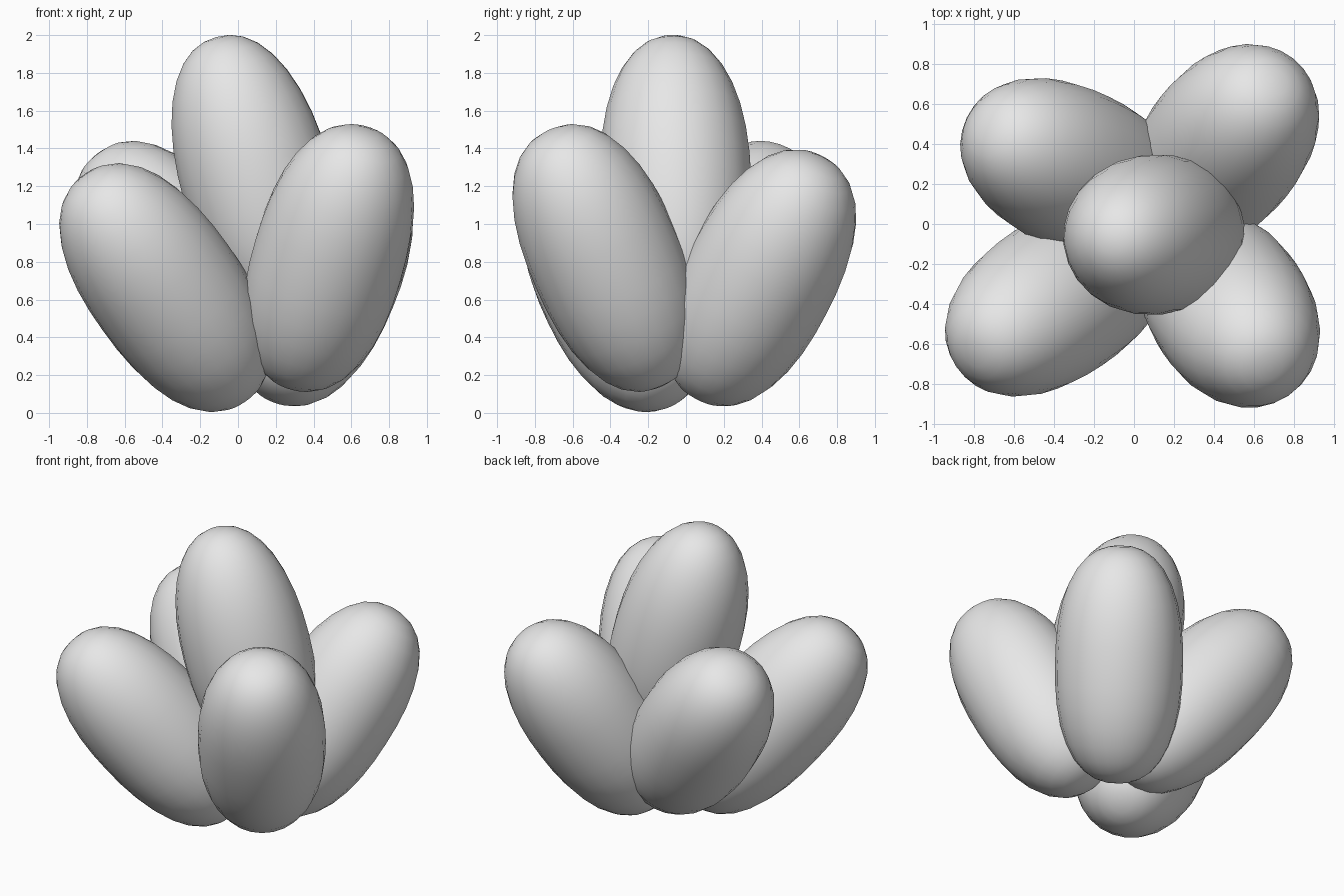
import bpy
from mathutils import Vector

if "Cube" in bpy.data.objects:
    bpy.data.objects.remove(bpy.data.objects["Cube"])

grey = bpy.data.materials.new("light grey")
grey.diffuse_color = (0.8, 0.8, 0.8, 1)
grey.use_nodes = True
grey.node_tree.nodes["Principled BSDF"].inputs["Base Color"].default_value = grey.diffuse_color

RADIUS = 0.402


def lobe(name, centre, axis, length, blunt=2.35):
    """Smooth lobe: a stretched, tilted sphere with slightly blunted ends."""
    bpy.ops.mesh.primitive_uv_sphere_add(segments=24, ring_count=18, radius=1)
    ob = bpy.context.object
    ob.name = name
    for v in ob.data.vertices:
        r = (v.co.x ** 2 + v.co.y ** 2) ** 0.5
        v.co /= (r ** blunt + abs(v.co.z) ** blunt) ** (1 / blunt)
    ob.scale = (RADIUS, RADIUS, length)
    ob.rotation_euler = Vector(axis).to_track_quat('Z', 'Y').to_euler()
    ob.location = centre
    ob.data.materials.append(grey)
    bpy.ops.object.shade_smooth()


# tall middle lobe, leaning slightly left
lobe("centre_lobe", (0.10, -0.053, 1.225), (-0.173, -0.02, 0.61), 0.795, 2.2)

# four outer lobes spreading outwards from the base
lobe("front_left_lobe", (-0.385, -0.375, 0.663), (-0.35, -0.235, 0.49), 0.765)
lobe("front_right_lobe", (0.48, -0.425, 0.82), (0.164, -0.243, 0.557), 0.755)
lobe("back_right_lobe", (0.45, 0.39, 0.715), (0.219, 0.277, 0.532), 0.748)
lobe("back_left_lobe", (-0.30, 0.275, 0.779), (-0.36, 0.173, 0.49), 0.757)
